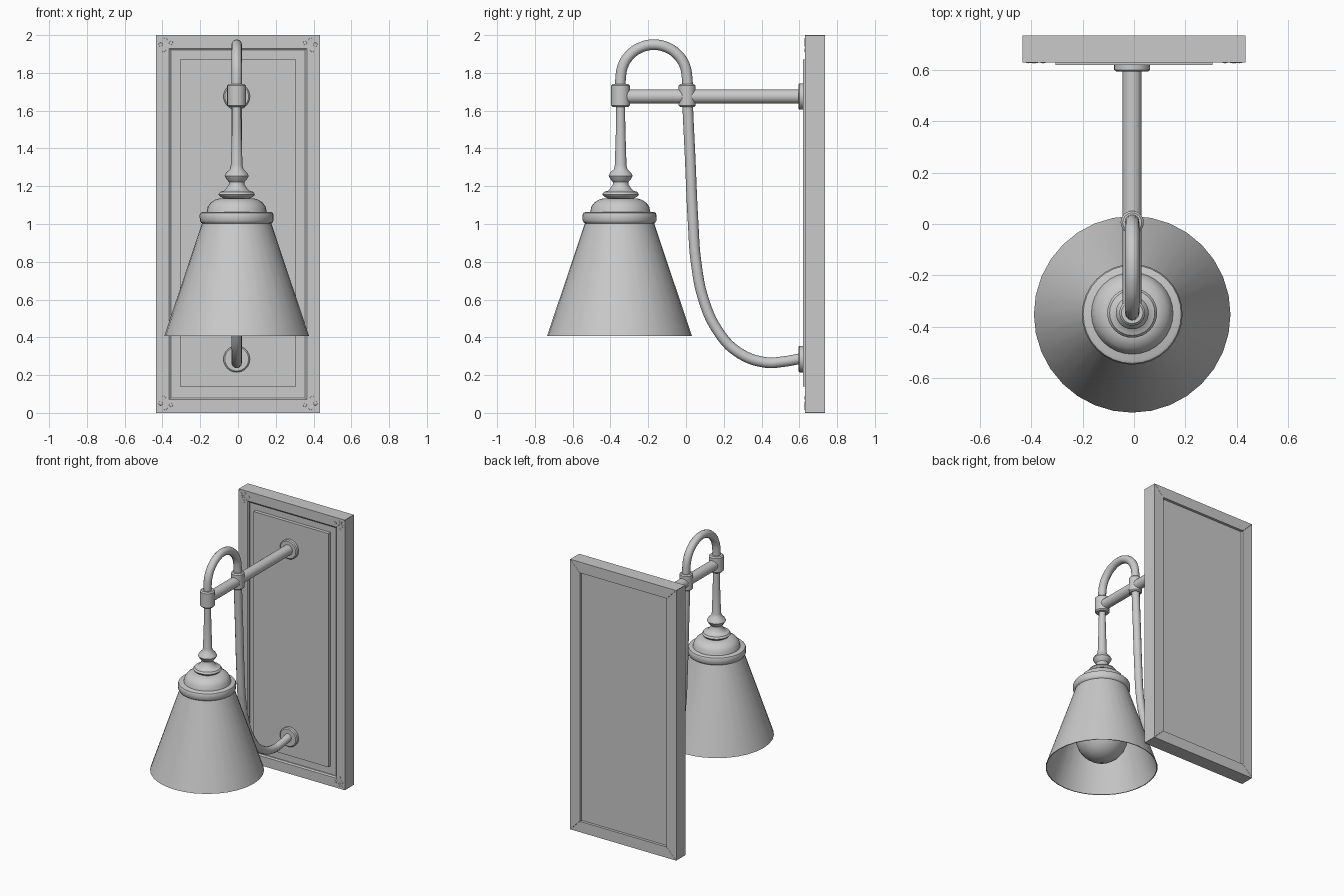
import bpy, bmesh
from math import radians, sin, cos, pi
from mathutils import Matrix, Vector

cube = bpy.data.objects.get("Cube")
if cube:
    bpy.data.objects.remove(cube, do_unlink=True)

GREY = (0.588, 0.588, 0.588, 1)
mat = bpy.data.materials.new("plain grey")
mat.use_nodes = True
mat.diffuse_color = GREY
mat.node_tree.nodes["Principled BSDF"].inputs["Base Color"].default_value = GREY

CX, LAMP_Y, ROD_Z = -0.007, -0.346, 1.675


def finish(name, bm, smooth=True):
    bmesh.ops.recalc_face_normals(bm, faces=bm.faces)
    mesh = bpy.data.meshes.new(name)
    bm.to_mesh(mesh)
    bm.free()
    ob = bpy.data.objects.new(name, mesh)
    bpy.context.collection.objects.link(ob)
    mesh.materials.append(mat)
    if smooth:
        smooth_object(ob)
    return ob


def smooth_object(ob):
    bpy.ops.object.select_all(action="DESELECT")
    ob.select_set(True)
    bpy.context.view_layer.objects.active = ob
    bpy.ops.object.shade_smooth_by_angle(angle=radians(35))


def lathe(name, profile, origin, facing_front=False, segments=32):
    """Turn (radius, height) points about an axis at origin."""
    bm = bmesh.new()
    verts = [bm.verts.new((r, 0, z)) for r, z in profile]
    edges = [bm.edges.new(p) for p in zip(verts, verts[1:])]
    bmesh.ops.spin(bm, geom=verts + edges, axis=(0, 0, 1), cent=(0, 0, 0),
                   angle=2 * pi, steps=segments)
    bmesh.ops.remove_doubles(bm, verts=bm.verts, dist=0.0003)
    turn = Matrix.Rotation(pi / 2, 4, "X") if facing_front else Matrix()
    bm.transform(Matrix.Translation(origin) @ turn)
    return finish(name, bm)


def box(name, half_x, z0, z1, y0, y1):
    bm = bmesh.new()
    bmesh.ops.create_cube(bm, size=1)
    bm.transform(Matrix.Translation((0, (y0 + y1) / 2, (z0 + z1) / 2))
                 @ Matrix.Diagonal((2 * half_x, y1 - y0, z1 - z0, 1)))
    return finish(name, bm, smooth=False)


def frame_bar(name, side):
    """One mitred bar; the section is (inset from outer edge, depth)."""
    section = [(0, 0.735), (0, 0.63), (0.07, 0.63), (0.08, 0.637), (0.08, 0.735)]
    half_w, half_h, gap = 0.435, 1.0, 0.0008
    bm = bmesh.new()
    ends = []
    for s in (-1, 1):
        ring = []
        for inset, y in section:
            if side in ("left", "right"):
                x = (half_w - inset) * (1 if side == "left" else -1)
                z = 1 + s * (half_h - inset - gap)
            else:
                x = s * (half_w - inset - gap)
                z = 1 + (half_h - inset) * (1 if side == "top" else -1)
            ring.append(bm.verts.new((x, y, z)))
        bm.faces.new(ring)
        ends.append(ring)
    a, b = ends
    n = len(section)
    for i in range(n):
        j = (i + 1) % n
        bm.faces.new((a[i], a[j], b[j], b[i]))
    finish(name, bm, smooth=False)


# Wall plate: mitred frame, recessed board and raised front panel
for side in ("left", "right", "top", "bottom"):
    frame_bar("frame_" + side, side)
box("back_board", 0.357, 0.078, 1.922, 0.645, 0.715)
box("raised_panel", 0.306, 0.14, 1.87, 0.62, 0.65)

# Small studs at the frame corners
for sx in (-1, 1):
    for sz in (-1, 1):
        for dx, dz in ((0.025, 0.05), (0.05, 0.025), (0.042, 0.08), (0.08, 0.042)):
            spot = Vector((sx * (0.435 - dx), 0.631, 1 + sz * (1 - dz)))
            lathe("corner_stud", [(0.011, 0), (0.01, 0.003), (0, 0.005)], spot, True, 10)

# Round wall mounts
for name, z in (("upper_mount", ROD_Z), ("lower_mount", 0.285)):
    lathe(name, [(0.07, 0), (0.07, 0.02), (0.063, 0.026), (0, 0.026)],
          (CX, 0.621, z), True)

# Horizontal rod
lathe("support_rod", [(0, 0), (0.037, 0), (0.037, 0.94), (0, 0.94)],
      (CX, 0.6, ROD_Z), True, 24)

# Sleeves where the tube crosses the rod
for name, y, r in (("front_sleeve", LAMP_Y, 0.05), ("rear_sleeve", 0.006, 0.045)):
    lathe(name, [(0, -0.06), (r - 0.008, -0.06), (r, -0.052), (r, 0.052),
                 (r - 0.008, 0.06), (0, 0.06)], (CX, y, ROD_Z + 0.005), segments=24)

# Bent tube: hook over the rod, then sweep down and back to the wall
arc_y = (LAMP_Y + 0.006) / 2
path = [(LAMP_Y, 1.68)]
path += [(arc_y - 0.176 * cos(pi * i / 8), 1.773 + 0.176 * sin(pi * i / 8))
         for i in range(9)]
path += [(0.008, 1.66), (0.022, 1.35), (0.038, 1.0), (0.053, 0.8), (0.093, 0.6),
         (0.165, 0.44), (0.27, 0.325), (0.42, 0.267), (0.52, 0.272), (0.61, 0.288)]
curve = bpy.data.curves.new("bent_tube", "CURVE")
curve.dimensions = "3D"
curve.bevel_depth = 0.028
curve.bevel_resolution = 4
curve.resolution_u = 6
spline = curve.splines.new("BEZIER")
spline.bezier_points.add(len(path) - 1)
for point, (y, z) in zip(spline.bezier_points, path):
    point.co = (CX, y, z)
    point.handle_left_type = point.handle_right_type = "AUTO"
curve.materials.append(mat)
tube = bpy.data.objects.new("bent_tube", curve)
bpy.context.collection.objects.link(tube)
bpy.ops.object.select_all(action="DESELECT")
tube.select_set(True)
bpy.context.view_layer.objects.active = tube
bpy.ops.object.convert(target="MESH")
smooth_object(bpy.context.view_layer.objects.active)

# Turned stem with its ball, ring and domed cap
lathe("stem", [(0.023, 1.64), (0.025, 1.5), (0.031, 1.31), (0.036, 1.29),
               (0.055, 1.272), (0.064, 1.255), (0.055, 1.238), (0.041, 1.222),
               (0.041, 1.21), (0.056, 1.187), (0.068, 1.176), (0.088, 1.17),
               (0.097, 1.157), (0.088, 1.145), (0.07, 1.136), (0.07, 1.12)],
      (CX, LAMP_Y, 0))
lathe("domed_cap", [(0, 1.136), (0.095, 1.134), (0.115, 1.128), (0.138, 1.113),
                    (0.153, 1.092), (0.16, 1.06)], (CX, LAMP_Y - 0.002, 0))

# Rounded collar and conical shade
lathe("shade_collar", [(0, 1.062), (0.18, 1.064), (0.191, 1.059), (0.196, 1.048),
                       (0.195, 1.018), (0.188, 1.006), (0.176, 1.0), (0, 1.0)],
      (CX, LAMP_Y - 0.006, 0))
lathe("shade", [(0.178, 1.02), (0.383, 0.408), (0.377, 0.408), (0.172, 1.02)],
      (CX, LAMP_Y - 0.006, 0))

# Bulb inside the shade
ball = [(0.178 * sin(radians(a)), 0.64 - 0.178 * cos(radians(a)))
        for a in range(0, 136, 15)]
lathe("bulb", ball + [(0.08, 0.83), (0.06, 0.88), (0.06, 1.01)],
      (CX, LAMP_Y - 0.006, 0))
